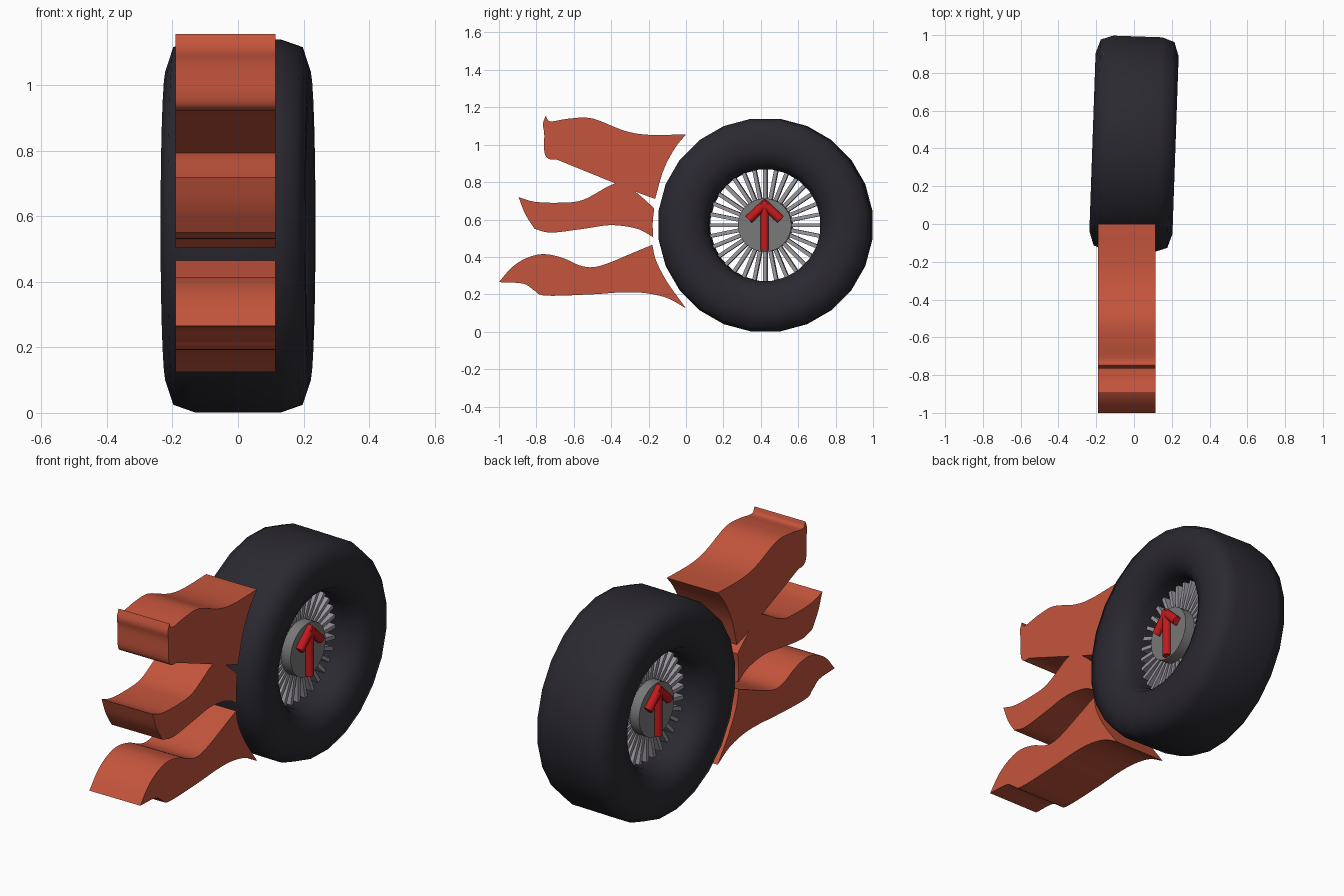
import bpy, bmesh, math
from mathutils import Matrix, Vector

if "Cube" in bpy.data.objects:
    bpy.data.objects.remove(bpy.data.objects["Cube"])

def material(name, rgb):
    m = bpy.data.materials.new(name)
    m.diffuse_color = (*rgb, 1)
    m.use_nodes = True
    m.node_tree.nodes["Principled BSDF"].inputs["Base Color"].default_value = m.diffuse_color
    return m

RUBBER = material("rubber", (0.024, 0.022, 0.03))
FLAME = material("flame_red", (0.55, 0.09, 0.045))
STEEL = material("steel", (0.33, 0.31, 0.35))
HUB = material("hub_grey", (0.19, 0.19, 0.19))
RED = material("arrow_red", (0.55, 0.01, 0.012))

# wheel axis is x, turned slightly about z
WHEEL = Matrix.Translation((0, 0.425, 0.57)) @ Matrix.Rotation(math.radians(-2), 4, 'Z')

def finish(name, bm, mat, angle=None, matrix=None):
    bmesh.ops.recalc_face_normals(bm, faces=bm.faces)
    me = bpy.data.meshes.new(name)
    bm.to_mesh(me)
    bm.free()
    me.materials.append(mat)
    ob = bpy.data.objects.new(name, me)
    bpy.context.collection.objects.link(ob)
    if matrix:
        ob.matrix_world = matrix
    if angle:
        bpy.ops.object.select_all(action='DESELECT')
        ob.select_set(True)
        bpy.context.view_layer.objects.active = ob
        bpy.ops.object.shade_smooth_by_angle(angle=math.radians(angle))
    return ob

def rod(bm, a, b, r, sides):
    a, b = Vector(a), Vector(b)
    m = Matrix.Translation((a + b) / 2) @ (b - a).to_track_quat('Z', 'Y').to_matrix().to_4x4()
    bmesh.ops.create_cone(bm, cap_ends=True, segments=sides, radius1=r, radius2=r,
                          depth=(b - a).length, matrix=m)

# tyre: rounded section (x, radius) swept round in 24 steps
half = [(0.13, 0.573), (0.195, 0.55), (0.22, 0.475), (0.22, 0.40), (0.195, 0.335), (0.13, 0.30)]
section = half + [(-x, r) for x, r in reversed(half)]
bm = bmesh.new()
N = 24
rings = []
for i in range(N):
    a = 2 * math.pi * (i + 0.5) / N
    rings.append([bm.verts.new((x, r * math.cos(a), r * math.sin(a))) for x, r in section])
for i in range(N):
    p, q = rings[i], rings[(i + 1) % N]
    for j in range(len(section)):
        k = (j + 1) % len(section)
        bm.faces.new((p[j], p[k], q[k], q[j]))
finish("tyre", bm, RUBBER, 80, WHEEL)

# spokes: flat blades from hub to tyre
bm = bmesh.new()
for i in range(32):
    m = (Matrix.Rotation(2 * math.pi * i / 32, 4, 'X') @ Matrix.Translation((0, 0, 0.215))
         @ Matrix.Diagonal((0.14, 0.02, 0.19, 1)))
    bmesh.ops.create_cube(bm, size=1, matrix=m)
finish("spokes", bm, STEEL, None, WHEEL)

# hub
bm = bmesh.new()
rod(bm, (-0.125, 0, 0), (0.125, 0, 0), 0.143, 32)
finish("hub", bm, HUB, 40, WHEEL)

# upright arrow on each hub face
for side, x in (("right", 0.135), ("left", -0.135)):
    bm = bmesh.new()
    rod(bm, (x, 0, -0.135), (x, 0, 0.115), 0.022, 12)
    for s in (-1, 1):
        rod(bm, (x, -s * 0.012, 0.122), (x, s * 0.085, 0.03), 0.024, 12)
    finish("arrow_" + side, bm, RED, 40, WHEEL)

def smooth_stroke(pts, steps=5):
    """Catmull-Rom curve through the points, last point left out."""
    p = [Vector(q) for q in pts]
    p = [p[0] * 2 - p[1]] + p + [p[-1] * 2 - p[-2]]
    out = []
    for i in range(1, len(p) - 2):
        a, b, c, d = p[i - 1:i + 3]
        for s in range(steps):
            t = s / steps
            out.append(0.5 * (2 * b + (c - a) * t + (2 * a - 5 * b + 4 * c - d) * t * t
                              + (3 * b - a - 3 * c + d) * t ** 3))
    return out

def flame(name, strokes):
    outline = [v for s in strokes for v in smooth_stroke(s)]
    bm = bmesh.new()
    face = bm.faces.new([bm.verts.new((-0.19, v.x, v.y)) for v in outline])
    ext = bmesh.ops.extrude_face_region(bm, geom=[face], use_keep_orig=True)
    bmesh.ops.translate(bm, vec=(0.305, 0, 0),
                        verts=[g for g in ext["geom"] if isinstance(g, bmesh.types.BMVert)])
    finish(name, bm, FLAME, 30)

# flames: strokes of (y, z) joined at sharp corners
flame("flame_top", [
    [(0, 1.055), (-0.06, 0.98), (-0.12, 0.865), (-0.165, 0.71)],
    [(-0.165, 0.71), (-0.26, 0.745), (-0.37, 0.79)],
    [(-0.37, 0.79), (-0.69, 0.92)],
    [(-0.69, 0.92), (-0.735, 0.925), (-0.757, 0.96), (-0.758, 1.06), (-0.765, 1.11), (-0.75, 1.155)],
    [(-0.75, 1.155), (-0.725, 1.125), (-0.62, 1.14), (-0.5, 1.14), (-0.33, 1.075), (-0.2, 1.053), (0, 1.055)]])
flame("flame_middle", [
    [(-0.895, 0.72), (-0.81, 0.695), (-0.67, 0.69), (-0.55, 0.705), (-0.40, 0.785), (-0.34, 0.79),
     (-0.26, 0.74), (-0.17, 0.66)],
    [(-0.17, 0.66), (-0.178, 0.58), (-0.175, 0.505)],
    [(-0.175, 0.505), (-0.26, 0.55), (-0.4, 0.57), (-0.55, 0.55), (-0.72, 0.53), (-0.81, 0.55)],
    [(-0.81, 0.55), (-0.86, 0.63), (-0.895, 0.72)]])
flame("flame_bottom", [
    [(-1, 0.265), (-0.93, 0.345), (-0.85, 0.395), (-0.76, 0.415), (-0.66, 0.395), (-0.57, 0.355),
     (-0.5, 0.345), (-0.42, 0.365), (-0.3, 0.415), (-0.18, 0.465)],
    [(-0.18, 0.465), (-0.16, 0.38), (-0.1, 0.265), (0, 0.125)],
    [(0, 0.125), (-0.1, 0.18), (-0.22, 0.207), (-0.35, 0.21), (-0.5, 0.2), (-0.75, 0.193),
     (-0.81, 0.22), (-0.87, 0.257), (-1, 0.265)]])
